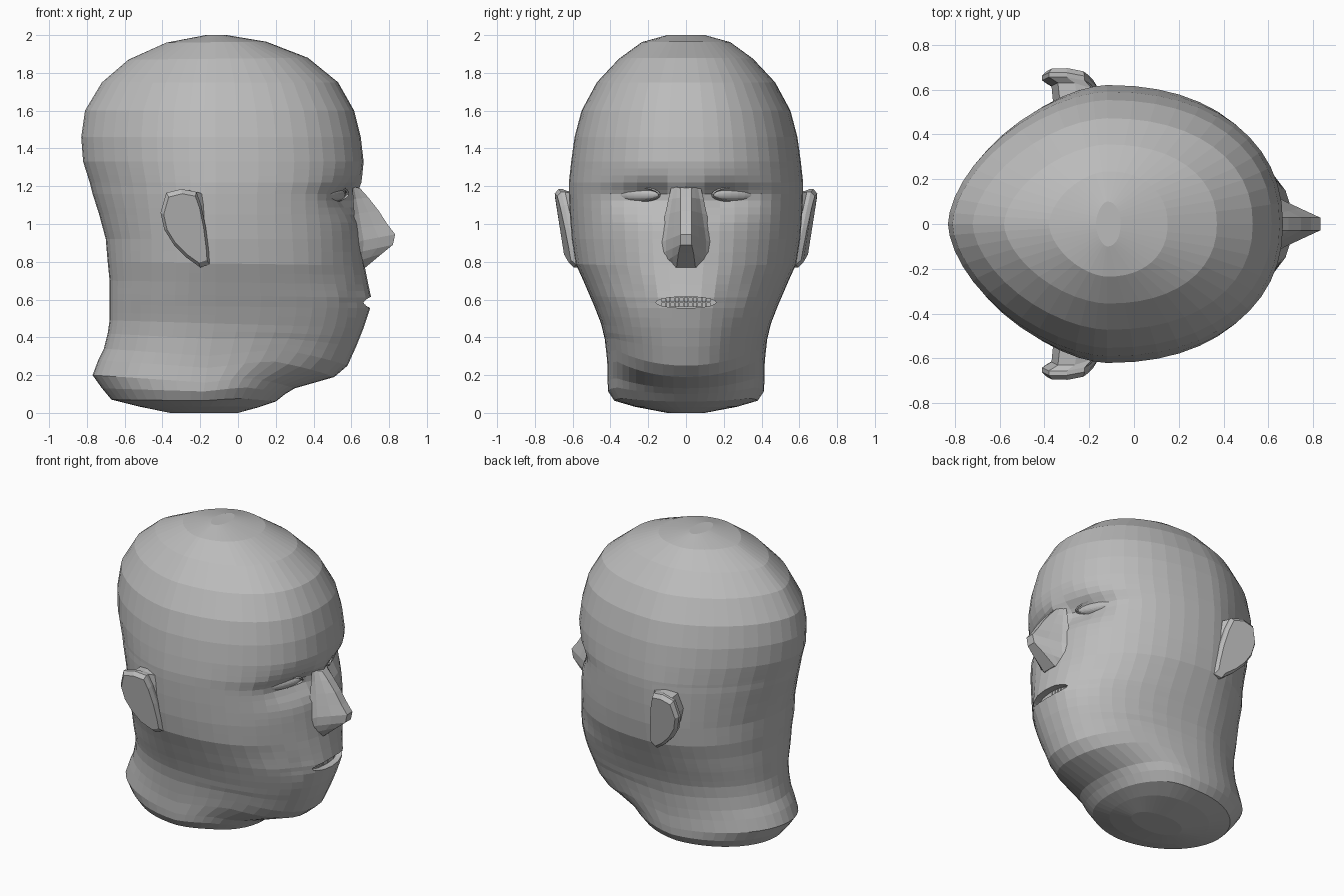
import bpy, bmesh, math
from mathutils import Matrix, Vector

if "Cube" in bpy.data.objects:
    bpy.data.objects.remove(bpy.data.objects["Cube"])

skin = bpy.data.materials.new("plain grey")
skin.diffuse_color = (0.5, 0.5, 0.5, 1)
skin.use_nodes = True
skin.node_tree.nodes["Principled BSDF"].inputs["Base Color"].default_value = skin.diffuse_color


def finish(name, bm):
    bmesh.ops.recalc_face_normals(bm, faces=bm.faces[:])
    me = bpy.data.meshes.new(name)
    bm.to_mesh(me)
    bm.free()
    me.materials.append(skin)
    ob = bpy.data.objects.new(name, me)
    bpy.context.collection.objects.link(ob)
    return ob


def loft(name, rings):
    """Skin closed rings of equal length and cap both ends."""
    bm = bmesh.new()
    vs = [[bm.verts.new(p) for p in r] for r in rings]
    n = len(vs[0])
    for a, b in zip(vs, vs[1:]):
        for i in range(n):
            j = (i + 1) % n
            bm.faces.new((a[i], a[j], b[j], b[i]))
    bm.faces.new(vs[0])
    bm.faces.new(vs[-1])
    return finish(name, bm)


def clamp(v):
    return max(0.0, min(1.0, v))


def spot(y, z, cy, cz, sy, sz):
    return math.exp(-((abs(y) - cy) / sy) ** 2 - ((z - cz) / sz) ** 2)


# Head: slanted rings given as front x, front z, back x, back z, half width
RINGS = [
    (0.00, 0.00, -0.36, 0.00, 0.10),
    (0.11, 0.03, -0.53, 0.035, 0.27),
    (0.20, 0.06, -0.67, 0.07, 0.38),
    (0.25, 0.10, -0.72, 0.13, 0.412),
    (0.30, 0.13, -0.77, 0.20, 0.415),
    (0.51, 0.19, -0.74, 0.28, 0.415),
    (0.58, 0.25, -0.71, 0.34, 0.42),
    (0.625, 0.35, -0.69, 0.42, 0.43),
    (0.665, 0.45, -0.68, 0.49, 0.45),
    (0.70, 0.555, -0.68, 0.57, 0.485),
    (0.705, 0.61, -0.68, 0.63, 0.51),
    (0.69, 0.68, -0.68, 0.70, 0.54),
    (0.67, 0.78, -0.69, 0.80, 0.585),
    (0.65, 0.92, -0.70, 0.92, 0.605),
    (0.635, 1.05, -0.735, 1.05, 0.615),
    (0.635, 1.16, -0.77, 1.16, 0.62),
    (0.655, 1.22, -0.785, 1.22, 0.62),
    (0.665, 1.33, -0.82, 1.33, 0.608),
    (0.65, 1.46, -0.83, 1.46, 0.59),
    (0.615, 1.60, -0.81, 1.60, 0.553),
    (0.53, 1.75, -0.72, 1.75, 0.472),
    (0.37, 1.88, -0.58, 1.87, 0.355),
    (0.15, 1.965, -0.38, 1.96, 0.235),
    (-0.06, 2.00, -0.17, 2.00, 0.10),
]


def head_ring(xf, zf, xb, zb, w, seg=48):
    zm = (zf + zb) / 2
    cx = -0.20 + 0.08 * clamp(zm / 0.5)
    n_back = 2.0 - 0.33 * clamp((zm - 0.6) / 0.6)
    jaw = 0.09 * clamp(1 - abs(zf - 0.22) / 0.2)
    pts = []
    for i in range(seg):
        t = math.tau * i / seg
        c, s = math.cos(t), math.sin(t)
        e = 2 / (2.2 if c > 0 else n_back)
        reach = (xf - cx) if c > 0 else (cx - xb)
        x = cx + math.copysign(abs(c) ** e, c) * reach
        y = math.copysign(abs(s) ** e, s) * w
        z = zb + (zf - zb) * (x - xb) / (xf - xb)
        if c > 0:
            z += jaw * (y / w) ** 2 * clamp(c * 2)      # jaw line rises to the ears
        if x > 0.2:                                     # eye sockets and cheeks
            x -= 0.065 * spot(y, z, 0.25, 1.14, 0.15, 0.08)
            x -= 0.05 * spot(y, z, 0.13, 1.14, 0.06, 0.08)
            x -= 0.02 * spot(y, z, 0.36, 0.72, 0.14, 0.16)
            x -= 0.02 * spot(y, z, 0.24, 0.60, 0.06, 0.08)
        pts.append((x, y, z))
    return pts


dense = []
for a, b in zip(RINGS, RINGS[1:]):
    steps = 2 if 0.2 < a[1] < 1.33 else 1
    if 0.9 < a[1] < 1.3:
        steps = 3
    for k in range(steps):
        dense.append([p + (q - p) * k / steps for p, q in zip(a, b)])
dense.append(RINGS[-1])
head = loft("head", [head_ring(*r) for r in dense])

# Mouth opening: almond-shaped cut
cut_rings = []
for x in (0.60, 0.85):
    cut_rings.append([(x, 0.16 * math.cos(t), 0.585 + 0.03 * math.sin(t))
                      for t in (math.tau * i / 20 for i in range(20))])
cutter = loft("mouth_cutter", cut_rings)
cutter.hide_render = True
mod = head.modifiers.new("mouth", 'BOOLEAN')
mod.operation = 'DIFFERENCE'
mod.solver = 'EXACT'
mod.object = cutter
bpy.context.view_layer.objects.active = head
bpy.ops.object.modifier_apply(modifier=mod.name)
bpy.data.objects.remove(cutter)

# Teeth: two rows of small blocks inside the opening
bm = bmesh.new()
for row in (0.600, 0.572):
    for i in range(-5, 6):
        y = i * 0.024
        m = Matrix.Translation((0.645 - 1.2 * y * y, y, row)) @ Matrix.Diagonal((0.03, 0.021, 0.024, 1))
        bmesh.ops.create_cube(bm, size=1, matrix=m)
finish("teeth", bm)

# Nose: height of ridge, ridge x, root z, ridge half width, root half width
NOSE = [
    (0.77, 0.675, 0.77, 0.05, 0.09),
    (0.845, 0.765, 0.79, 0.04, 0.115),
    (0.89, 0.82, 0.84, 0.03, 0.125),
    (0.945, 0.832, 0.90, 0.028, 0.125),
    (1.00, 0.79, 0.97, 0.028, 0.115),
    (1.07, 0.745, 1.05, 0.028, 0.10),
    (1.14, 0.69, 1.13, 0.028, 0.085),
    (1.19, 0.645, 1.20, 0.028, 0.07),
]
nose_rings = []
for z, x, zr, r, b in NOSE:
    half = [(x, r, z)]
    for fx, fy in ((0.62, 0.42), (0.28, 0.8), (0.1, 1.15)):     # concave flank
        half.append((0.60 + fx * (x - 0.60), r + fy * (b - r), z + fy / 1.15 * (zr - z)))
    nose_rings.append(half + [(px, -py, pz) for px, py, pz in reversed(half)])
loft("nose", nose_rings)

# Ears: outline in x, z, lofted out from the skull
EAR = [(-0.38, 1.165), (-0.30, 1.185), (-0.22, 1.17), (-0.195, 1.10), (-0.17, 0.98),
       (-0.155, 0.86), (-0.15, 0.785), (-0.20, 0.77), (-0.27, 0.82), (-0.34, 0.89),
       (-0.39, 0.97), (-0.41, 1.06)]


def ear_ring(side, scale, depth, shift):
    pts = []
    for x, z in EAR:
        px = -0.27 + (x + 0.27) * scale + shift
        pz = 0.98 + (z - 0.98) * scale
        outer = 0.635 + 0.06 * clamp((pz - 0.77) / 0.38) - 0.3 * max(0, px + 0.27)
        pts.append((px, side * (outer - depth), pz))
    return pts


for side, label in ((1, "left_ear"), (-1, "right_ear")):
    loft(label, [ear_ring(side, 1.0, 0.15, 0.05), ear_ring(side, 0.95, 0.065, 0.035),
                 ear_ring(side, 1.0, 0.04, 0.0), ear_ring(side, 1.0, 0.02, 0.0),
                 ear_ring(side, 0.88, 0.0, 0.0)])

# Eyes: flattened almond balls with a thin lid rim
for side, label in ((1, "left"), (-1, "right")):
    place = Matrix.Translation((0.50, side * 0.26, 1.155)) @ Matrix.Rotation(side * math.radians(26), 4, 'Z')
    bm = bmesh.new()
    bmesh.ops.create_uvsphere(bm, u_segments=20, v_segments=12, radius=1,
                              matrix=place @ Matrix.Diagonal((0.035, 0.14, 0.036, 1)))
    finish(label + "_eye", bm)
    rim = []
    for i in range(24):
        t = math.tau * i / 24
        c, s = math.cos(t), math.sin(t)
        height = 0.040 if s > 0 else 0.034
        mid = Vector((0.018 + 0.012 * s, 0.142 * c, height * s))
        out = Vector((0, 0.4 * c, s)).normalized() * 0.006
        fwd = Vector((0.010, 0, 0))
        rim.append([place @ p for p in (mid + fwd, mid + out, mid - fwd, mid - out)])
    rim.append(rim[0])
    loft(label + "_eyelid", rim)
